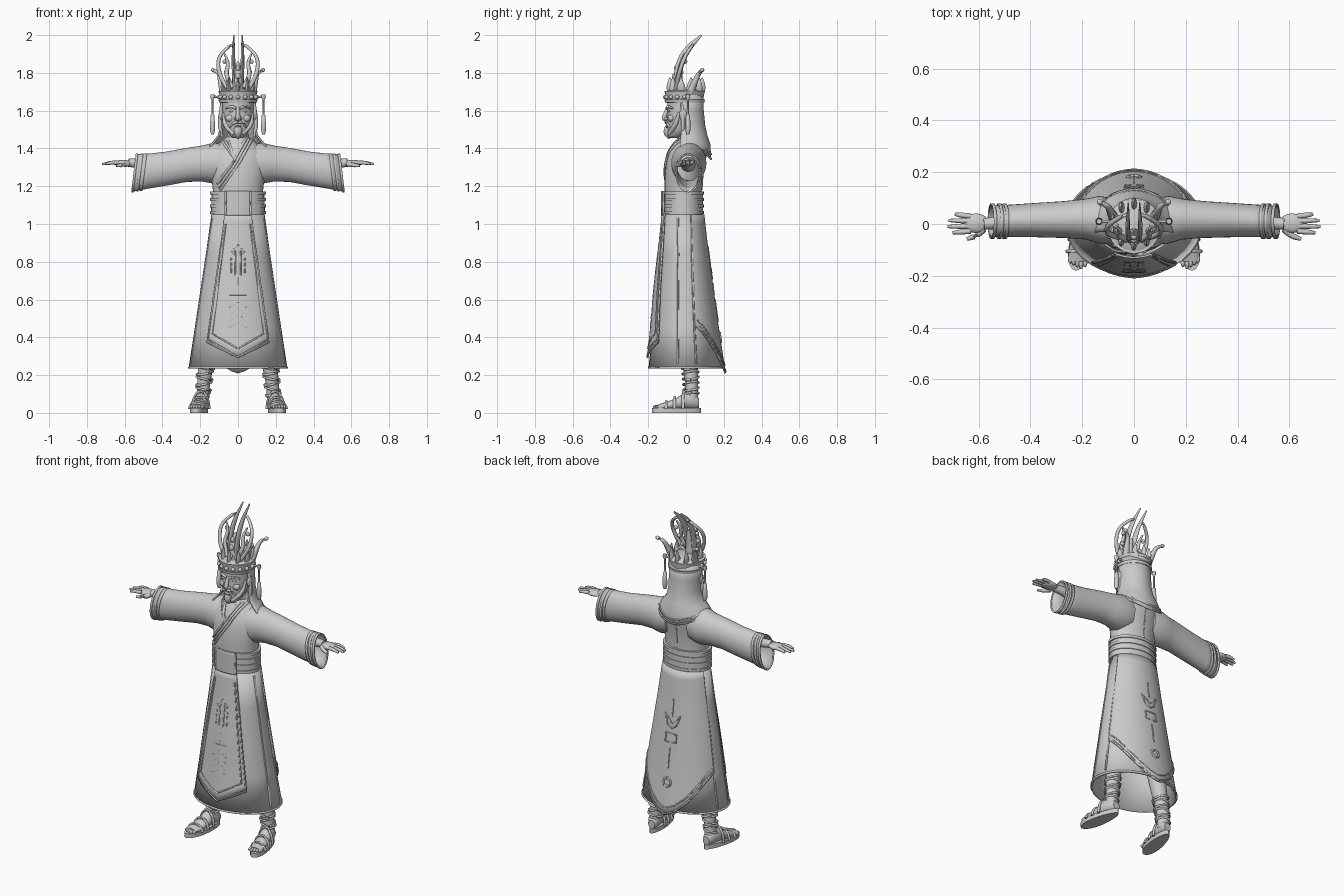
import bpy, bmesh, math
from mathutils import Vector

if "Cube" in bpy.data.objects:
    bpy.data.objects.remove(bpy.data.objects["Cube"])

grey = bpy.data.materials.new("plain grey")
grey.use_nodes = True
COLOUR = (0.6, 0.6, 0.6, 1)
grey.diffuse_color = COLOUR
grey.node_tree.nodes["Principled BSDF"].inputs["Base Color"].default_value = COLOUR
SIDES = (("left", 1), ("right", -1))


def add(name, bm, thick=0, angle=40):
    bmesh.ops.recalc_face_normals(bm, faces=bm.faces)
    mesh = bpy.data.meshes.new(name)
    bm.to_mesh(mesh)
    bm.free()
    mesh.materials.append(grey)
    ob = bpy.data.objects.new(name, mesh)
    bpy.context.collection.objects.link(ob)
    if thick:
        mod = ob.modifiers.new("thickness", "SOLIDIFY")
        mod.thickness, mod.offset = thick, 0
    bpy.ops.object.select_all(action="DESELECT")
    ob.select_set(True)
    bpy.context.view_layer.objects.active = ob
    bpy.ops.object.shade_smooth_by_angle(angle=math.radians(angle))
    return ob


def skin(name, rows, closed=True, caps=(True, True), thick=0, angle=40):
    """Join rows of points into a surface."""
    bm = bmesh.new()
    vs = [[bm.verts.new(p) for p in row] for row in rows]
    n = len(rows[0])
    for a, b in zip(vs, vs[1:]):
        for i in range(n if closed else n - 1):
            j = (i + 1) % n
            bm.faces.new((a[i], a[j], b[j], b[i]))
    for cap, row in zip(caps, (vs[0], vs[-1])):
        if cap and closed:
            bm.faces.new(row)
    return add(name, bm, thick, angle)


def ring(c, u, v, n=32):
    c, u, v = Vector(c), Vector(u), Vector(v)
    return [c + u * math.cos(t) + v * math.sin(t)
            for t in (2 * math.pi * i / n for i in range(n))]


def upright(name, table, **kw):
    """Loft of rows (z, half width, centre y, half depth)."""
    return skin(name, [ring((0, cy, z), (rx, 0, 0), (0, ry, 0)) for z, rx, cy, ry in table], **kw)


def tube(name, pts, radii, n=8, flat=1.0, smooth=0):
    """Sweep a round or flattened section along a path."""
    pts = [Vector(p) for p in pts]
    if not isinstance(radii, (list, tuple)):
        radii = [radii] * len(pts)
    radii = list(radii)
    for _ in range(smooth):
        p2, r2 = [pts[0]], [radii[0]]
        for a, b, ra, rb in zip(pts, pts[1:], radii, radii[1:]):
            p2 += [a.lerp(b, .25), a.lerp(b, .75)]
            r2 += [ra * .75 + rb * .25, ra * .25 + rb * .75]
        pts, radii = p2 + [pts[-1]], r2 + [radii[-1]]
    rows = []
    for i, p in enumerate(pts):
        d = (pts[min(i + 1, len(pts) - 1)] - pts[max(i - 1, 0)]).normalized()
        side = d.cross(Vector((1, 0, 0)) if abs(d.x) < .8 else Vector((0, 1, 0))).normalized()
        rows.append(ring(p, side * radii[i], side.cross(d) * radii[i] * flat, n))
    return skin(name, rows, angle=60)


def blob(name, loc, size, n=16):
    bm = bmesh.new()
    bmesh.ops.create_uvsphere(bm, u_segments=n, v_segments=n // 2 + 2, radius=1)
    for v in bm.verts:
        v.co = Vector(loc) + Vector(a * b for a, b in zip(v.co, size))
    return add(name, bm, angle=80)


# Robe body: hollow skirt, waist, chest and neck
BODY = [(.235, .258, 0, .195), (.45, .225, -.005, .167), (.65, .195, -.01, .145),
        (.85, .165, -.012, .12), (1.05, .137, -.013, .098), (1.17, .132, -.015, .098),
        (1.24, .14, -.013, .1), (1.32, .158, -.005, .1), (1.38, .145, .01, .1),
        (1.42, .11, .02, .085), (1.46, .06, .015, .055), (1.5, .05, 0, .05)]
upright("robe_skirt", BODY[:5], caps=(False, False), thick=.008)
upright("robe_torso", BODY[4:])


def section(z):
    for a, b in zip(BODY, BODY[1:]):
        if z <= b[0]:
            t = (z - a[0]) / (b[0] - a[0])
            return [p + (q - p) * t for p, q in zip(a, b)][1:]
    return BODY[-1][1:]


def on_robe(x, z, side, off):
    rx, cy, ry = section(z)
    rx, ry = rx + off, ry + off
    return Vector((x, cy + side * ry * math.sqrt(max(0, 1 - (x / rx) ** 2)), z))


def trim(name, pts, side=-1, off=.016, r=.004):
    """Raised cord lying on the robe along (x, z) points."""
    path = []
    for (xa, za), (xb, zb) in zip(pts, pts[1:]):
        path += [on_robe(xa + (xb - xa) * k / 8, za + (zb - za) * k / 8, side, off) for k in range(8)]
    path.append(on_robe(*pts[-1], side, off))
    tube(name, path, r, 6)


def panel(name, side, top, width, hem, off):
    rows = []
    for j in range(17):
        row = []
        for i in range(25):
            u = math.sin((i / 12 - 1) * math.pi / 2)
            z = top + (hem(abs(u)) - top) * j / 16
            row.append(on_robe(u * width(z), z, side, off))
        rows.append(row)
    skin(name, rows, closed=False, thick=.008)


# Hanging front and back panels
front_w = lambda z: .07 + (1.05 - z) * .14
back_w = lambda z: section(z)[0] * .985
front_hem = lambda u: .29 + .08 * u
back_hem = lambda u: .21 + .25 * u ** 1.6
panel("front_panel", -1, 1.06, front_w, front_hem, .014)
panel("back_panel", 1, 1.05, back_w, back_hem, .008)
for label, s in SIDES:
    for k, f in enumerate((.98, .84)):
        trim(f"{label}_front_border_{k}", [(s * front_w(1.0) * f, 1.0), (s * front_w(.39) * f, .39 + .03 * k),
                                           (0, .295 + .045 * k)], off=.018)
        trim(f"{label}_back_border_{k}", [(s * back_w(back_hem(u)) * u, back_hem(u) + .008 + .035 * k)
                                          for u in (.97, .8, .6, .4, .2, 0)], 1, .013)
    trim(f"{label}_slit_cord", [(s * .136, 1.03), (s * .25, .26)], -1, .002, .006)
    trim(f"{label}_side_slit", [(s * .138, 1.0), (s * .25, .26)], 1, .006, .005)
    # Stitched emblems
    trim(f"{label}_emblem_roof", [(0, .89), (s * .035, .85), (s * .02, .84)])
    trim(f"{label}_emblem_outer", [(s * .035, .82), (s * .035, .74)])
    trim(f"{label}_emblem_inner", [(s * .014, .86), (s * .014, .72)])
    trim(f"{label}_emblem_bar", [(0, .625), (s * .045, .625)])
    for k in range(4):
        z = .59 - k * .035
        trim(f"{label}_chevron_{k}", [(0, z), (s * .045, z - .035)])
    trim(f"{label}_back_wing", [(0, .74), (s * .05, .79), (s * .03, .73), (0, .71)], 1, .013)
    trim(f"{label}_back_frame", [(0, .68), (s * .035, .68), (s * .035, .63), (s * .01, .63)], 1, .013)
trim("emblem_stem", [(0, .72), (0, .57)], r=.003)
trim("back_skirt_line", [(0, .88), (0, .78)], 1, .013, .003)
trim("back_lower_line", [(0, .6), (0, .48)], 1, .013, .003)
trim("back_seam", [(0, 1.36), (0, 1.18)], 1, .001, .003)
trim("back_rosette", [(.025 * math.sin(k * math.pi / 4), .4 + .025 * math.cos(k * math.pi / 4))
                      for k in range(9)], 1, .013, .006)
hem_path = ring((0, 0, .24), (.26, 0, 0), (0, .197, 0), 48)
tube("skirt_hem", hem_path + hem_path[:1], .006, 6)

# Belt with raised bands and a front plate
upright("belt", [(1.05, .143, -.013, .104), (1.17, .139, -.014, .104)])
for k, z in enumerate((1.06, 1.095, 1.13, 1.165)):
    upright(f"belt_band_{k}", [(z - .008, .147, -.014, .109), (z + .008, .147, -.014, .109)])
panel("belt_plate", -1, 1.175, lambda z: .068, lambda u: 1.045, .016)
for label, s in SIDES:
    trim(f"{label}_plate_edge", [(s * .067, 1.17), (s * .067, 1.05)], off=.02, r=.006)

# Crossed collar
for k in range(3):
    d = k * .017
    trim(f"collar_over_{k}", [(.075 - d, 1.45), (.01 - d, 1.33), (-.095 - d / 2, 1.18 + d)], off=.004, r=.007)
    trim(f"collar_under_{k}", [(-.085 + d, 1.44), (-.01 - d / 2, 1.335 + d)], off=.003, r=.006)

SLEEVE = [(.07, .012, 1.325, .085, .095), (.13, .015, 1.322, .09, .105), (.19, .018, 1.32, .075, .092),
          (.27, .017, 1.313, .068, .087), (.38, .015, 1.293, .063, .087), (.47, .012, 1.28, .06, .091),
          (.55, .01, 1.27, .058, .097)]
for label, s in SIDES:
    # Wide open sleeve, cuff bands and hand
    skin(f"{label}_sleeve", [ring((s * x, y, z), (s * (z - 1.27) * .1, b, 0), (-s * .012 if x > .4 else 0, 0, c))
                             for x, y, z, b, c in SLEEVE], caps=(True, False), thick=.006)
    for k, x in enumerate((.5, .52, .547)):
        skin(f"{label}_cuff_band_{k}", [ring((s * (x + d), .011, 1.275 - k * .002), (0, .065, 0),
                                             (-s * .012, 0, .096 + k * .002), 32) for d in (-.006, .006)],
             caps=(False, False), thick=.007)
    tube(f"{label}_forearm", [(s * .4, .012, 1.315), (s * .52, .005, 1.32), (s * .58, 0, 1.325)],
         [.04, .026, .022], 12)
    blob(f"{label}_palm", (s * .61, .003, 1.322), (.05, .038, .017))
    for k, reach in enumerate((.70, .72, .715, .69)):
        y = -.027 + k * .019
        tube(f"{label}_finger_{k}", [(s * .63, y, 1.325), (s * .67, y * 1.15, 1.325), (s * reach, y * 1.25, 1.317)],
             [.011, .01, .006], 8, smooth=1)
    tube(f"{label}_thumb", [(s * .58, -.02, 1.318), (s * .61, -.047, 1.312), (s * .645, -.058, 1.308)],
         [.014, .012, .007], 8, smooth=1)

    # Legs with wraps, feet and sandals
    tube(f"{label}_leg", [(s * .13, 0, .55), (s * .165, .02, .28), (s * .182, .03, .16), (s * .187, .03, .06)],
         [.06, .044, .033, .034], 16, smooth=1)
    for k in range(6):
        z = .1 + k * .028
        wrap = ring((s * (.186 - k * .003), .028 - k * .001, z), (.039 + k * .001, 0, .008 * (-1) ** k),
                    (0, .039 + k * .001, .006), 16)
        tube(f"{label}_leg_wrap_{k}", wrap + wrap[:1], .006, 6)

    def foot(y, x, z):
        return (s * (.195 - y * .16 + x), y, z)
    outline = [foot(-.05 + .13 * math.cos(t), (.043 - .008 * math.cos(t)) * math.sin(t), 0)
               for t in (k * math.pi / 16 for k in range(32))]
    skin(f"{label}_sole", [[Vector(p) + Vector((0, 0, z)) for p in outline] for z in (0, .026)])
    skin(f"{label}_foot", [ring(foot(y, 0, z), (w, 0, 0), (0, 0, h), 16) for y, w, z, h in
                           ((.07, .022, .05, .025), (.045, .034, .062, .042), (0, .037, .066, .046),
                            (-.05, .039, .048, .03), (-.11, .041, .036, .02), (-.145, .036, .032, .014))])
    for k in range(5):
        blob(f"{label}_toe_{k}", foot(-.155 + abs(k - 1) * .007, -.03 + k * .015, .032), (.009, .02, .011), 10)
    for k, (y, h) in enumerate(((-.105, .06), (-.06, .082), (-.015, .114))):
        tube(f"{label}_strap_{k}", [foot(y, .045 * math.cos(t), .02 + (h - .02) * math.sin(t))
                                    for t in (i * math.pi / 10 for i in range(11))], .008, 6)

# Head and face
upright("head", [(1.455, .025, -.065, .025), (1.47, .045, -.055, .045), (1.5, .062, -.035, .065),
                 (1.55, .077, -.02, .08), (1.6, .082, -.015, .085), (1.66, .084, -.01, .088)], angle=70)
tube("nose", [(0, -.095, 1.615), (0, -.108, 1.585), (0, -.118, 1.56), (0, -.1, 1.55)],
     [.009, .011, .014, .01], 10, smooth=1)
blob("lower_lip", (0, -.1, 1.517), (.02, .01, .006))
tube("chin_beard", [(0, -.09, 1.505), (0, -.1, 1.48), (0, -.088, 1.452)], [.024, .021, .006], 10, smooth=1)
for label, s in SIDES:
    blob(f"{label}_nostril", (s * .013, -.106, 1.557), (.009, .011, .008), 10)
    blob(f"{label}_eye", (s * .034, -.088, 1.598), (.015, .008, .007), 12)
    blob(f"{label}_cheek", (s * .042, -.078, 1.56), (.024, .018, .02))
    tube(f"{label}_brow", [(s * .01, -.103, 1.612), (s * .035, -.097, 1.623), (s * .065, -.07, 1.612)],
         [.007, .008, .004], 8, smooth=1)
    tube(f"{label}_moustache", [(0, -.108, 1.54), (s * .025, -.102, 1.537), (s * .043, -.085, 1.51)],
         [.007, .009, .004], 8, smooth=1)
    tube(f"{label}_jaw_beard", [(s * .077, -.035, 1.59), (s * .068, -.058, 1.52), (s * .02, -.088, 1.475)],
         [.008, .014, .012], 8, smooth=1)
    blob(f"{label}_ear", (s * .089, -.015, 1.58), (.012, .02, .034))
    # Hanging ear ornament
    tube(f"{label}_pendant_bar", [(s * .09, .01, 1.67), (s * .137, .01, 1.675)], .006)
    tube(f"{label}_pendant", [(s * .135, .01, z) for z in (1.685, 1.67, 1.655, 1.58, 1.575, 1.5, 1.475)],
         [.01, .013, .005, .005, .011, .015, .008], 10)
    tube(f"{label}_side_lock", [(s * .086, -.02, 1.64), (s * .098, -.015, 1.53), (s * .085, -.02, 1.46)],
         [.008, .012, .007], 8, smooth=1)

# Veil falling from the cap to a pointed back edge
VEIL = [(1.69, .094, .088, 0), (1.6, .09, .09, 0), (1.52, .092, .098, 0), (1.47, .102, .11, .005),
        (1.44, .125, .125, .02), (1.41, .15, .128, .04), (1.395, .158, .128, .05)]
veil = [[Vector((rx * math.cos(t), ry * math.sin(t), z - drop * math.sin(t) ** 3))
         for t in (-.25 + (math.pi + .5) * k / 24 for k in range(25))] for z, rx, ry, drop in VEIL]
skin("back_veil", veil, closed=False, thick=.008)
for k in (-1, -2):
    tube(f"veil_border_{-k}", [p * 1.0 + Vector((0, .004, 0)) for p in veil[k]], .006, 6)

# Cap band and crown
upright("cap", [(1.64, .092, -.008, .096), (1.7, .1, -.006, .104), (1.715, .075, 0, .08)])
for k, z in enumerate((1.65, 1.695)):
    upright(f"cap_band_{k}", [(z - .008, .1, -.007, .104), (z + .008, .103, -.007, .107)])
for k in range(9):
    t = math.pi * (1 + k / 8)
    blob(f"cap_stud_{k}", (.1 * math.cos(t), .103 * math.sin(t) - .007, 1.672), (.012, .012, .012), 10)
for k in range(10):
    t = math.pi * 2 * k / 10 + .31
    c, d = math.cos(t), math.sin(t)
    tube(f"crown_petal_{k}", [(.078 * c, .075 * d, 1.7), (.088 * c, .085 * d, 1.735), (.082 * c, .085 * d, 1.775)],
         [.024, .02, .003], 8, flat=.5, smooth=1)
tube("crown_core", [(0, -.05, 1.7), (0, -.045, 1.77), (0, -.035, 1.82), (0, -.02, 1.86)],
     [.034, .026, .02, .005], 10, smooth=1)
for k in range(3):
    blob(f"crown_jewel_{k}", (0, -.075 + k * .012, 1.735 + k * .045), (.016 - k * .002, .012, .018), 12)
for label, s in SIDES:
    tube(f"{label}_tall_blade", [(s * .02, -.05, 1.71), (s * .024, -.04, 1.83), (s * .024, 0, 1.92), (s * .022, .082, 2.0)],
         [.02, .022, .02, .005], 8, flat=.45, smooth=2)
    tube(f"{label}_crown_loop", [(s * .045, -.055, 1.7), (s * .1, -.04, 1.79), (s * .108, -.01, 1.88), (s * .05, .03, 1.94),
                                 (s * .024, .035, 1.95)], [.012, .011, .01, .009, .006], 8, smooth=2)
    tube(f"{label}_inner_scroll", [(s * .03, -.06, 1.72), (s * .065, -.04, 1.79), (s * .05, -.025, 1.85), (s * .07, -.01, 1.9)],
         [.013, .012, .01, .005], 8, smooth=2)
    tube(f"{label}_crown_horn", [(s * .075, .02, 1.69), (s * .09, .045, 1.75), (s * .1, .07, 1.8), (s * .135, .085, 1.815)],
         [.022, .016, .011, .008], 8, smooth=2)
    blob(f"{label}_horn_tip", (s * .132, .085, 1.815), (.012, .012, .011), 10)
    for k in range(3):
        blob(f"{label}_scroll_bead_{k}", (s * (.055 + k * .008), -.045 + k * .02, 1.75 + k * .055), (.012, .012, .012), 10)
